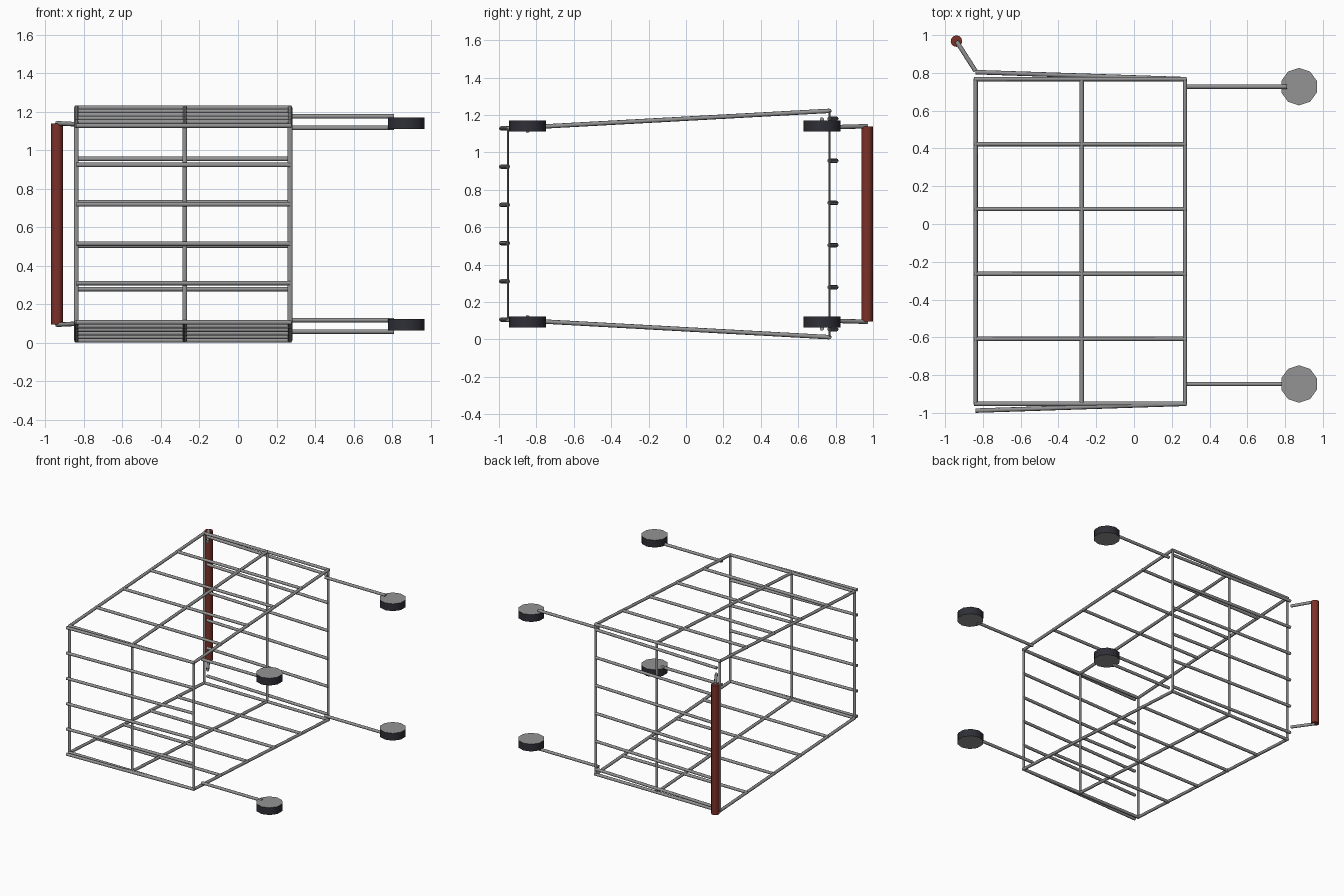
import bpy, bmesh, math
from mathutils import Vector, Matrix

if "Cube" in bpy.data.objects:
    bpy.data.objects.remove(bpy.data.objects["Cube"])

def mat(name, c):
    m = bpy.data.materials.new(name)
    m.diffuse_color = (*c, 1)
    m.use_nodes = True
    m.node_tree.nodes["Principled BSDF"].inputs["Base Color"].default_value = m.diffuse_color
    return m

STEEL = mat("steel grey", (0.295, 0.295, 0.295))
RED = mat("handle red", (0.20, 0.032, 0.022))
RUBBER = mat("dark rubber", (0.028, 0.028, 0.038))

ZC = 0.617          # mirror plane height of the tipped-over cart
R = 0.0118          # wire radius
XS = (-0.839, -0.277, 0.27)
Y0, Y1 = -0.952, 0.767      # narrow end, wide end
H0, H1 = 0.511, 0.605       # half heights at those ends

def make(name, bm, mats):
    me = bpy.data.meshes.new(name)
    bm.to_mesh(me)
    bm.free()
    for m in mats:
        me.materials.append(m)
    ob = bpy.data.objects.new(name, me)
    bpy.context.collection.objects.link(ob)
    bpy.context.view_layer.objects.active = ob
    ob.select_set(True)
    bpy.ops.object.shade_smooth_by_angle(angle=math.radians(60))
    ob.select_set(False)
    return ob

def tube(bm, a, b, r=R, sides=8, squash=1.0):
    """Capped rod from a to b; squash flattens it in local y."""
    a, b = Vector(a), Vector(b)
    d = b - a
    rot = Matrix.Identity(4)
    if abs(d.normalized().z) < 0.999:
        rot = d.to_track_quat('Z', 'Y').to_matrix().to_4x4()
    M = Matrix.Translation((a + b) / 2) @ rot @ Matrix.Diagonal((1, squash, 1, 1))
    bmesh.ops.create_cone(bm, cap_ends=True, segments=sides, radius1=r, radius2=r,
                          depth=d.length, matrix=M)

# side panels: three sloping rails and six cross wires each
for s, label in ((-1, "lower"), (1, "upper")):
    bm = bmesh.new()
    for x in XS:
        tube(bm, (x, Y0, ZC + s * H0), (x, Y1, ZC + s * H1))
    for i in range(6):
        t = i / 5
        y, z = Y0 + (Y1 - Y0) * t, ZC + s * (H0 + (H1 - H0) * t)
        tube(bm, (XS[0] - 0.008, y, z), (XS[2] + 0.008, y, z))
    make(label + "_side_panel", bm, [STEEL])

# end panels: three flattened posts and six slanted cross wires each
for label, y, h, ytip, hr in (("narrow", Y0, H0, -0.988, 0.511),
                              ("wide", Y1, H1, 0.804, 0.5635)):
    bm = bmesh.new()
    for x in XS:
        tube(bm, (x, y, ZC - h), (x, y, ZC + h), squash=0.5)
    for i in range(6):
        z = ZC - hr + 2 * hr * i / 5
        tube(bm, (XS[2], y, z), (XS[0], ytip, z))
    make(label + "_end_panel", bm, [STEEL])

# legs and wheels
for s, side in ((-1, "lower"), (1, "upper")):
    for end, y, hl in (("front", -0.847, 0.499), ("rear", 0.727, 0.559)):
        bm = bmesh.new()
        tube(bm, (XS[2], y, ZC + s * hl), (0.81, y, ZC + s * hl))
        make(f"{side}_{end}_leg", bm, [STEEL])
        # ten-sided wheel with steel faces and a rubber rim
        bm = bmesh.new()
        bmesh.ops.create_cone(bm, cap_ends=True, segments=10, radius1=0.099, radius2=0.099,
                              depth=0.059, matrix=Matrix.Translation((0.874, y, ZC + s * 0.523)))
        for f in bm.faces:
            f.material_index = 0 if abs(f.normal.z) > 0.5 else 1
        make(f"{side}_{end}_wheel", bm, [STEEL, RUBBER])

# handle brackets
bm = bmesh.new()
for s in (-1, 1):
    tube(bm, (-0.839, 0.810, ZC + s * 0.518), (-0.940, 0.968, ZC + s * 0.523))
make("handle_brackets", bm, [STEEL])

# handle grip
bm = bmesh.new()
tube(bm, (-0.940, 0.968, ZC - 0.522), (-0.940, 0.968, ZC + 0.522), r=0.0305, sides=12)
make("handle_grip", bm, [RED])
